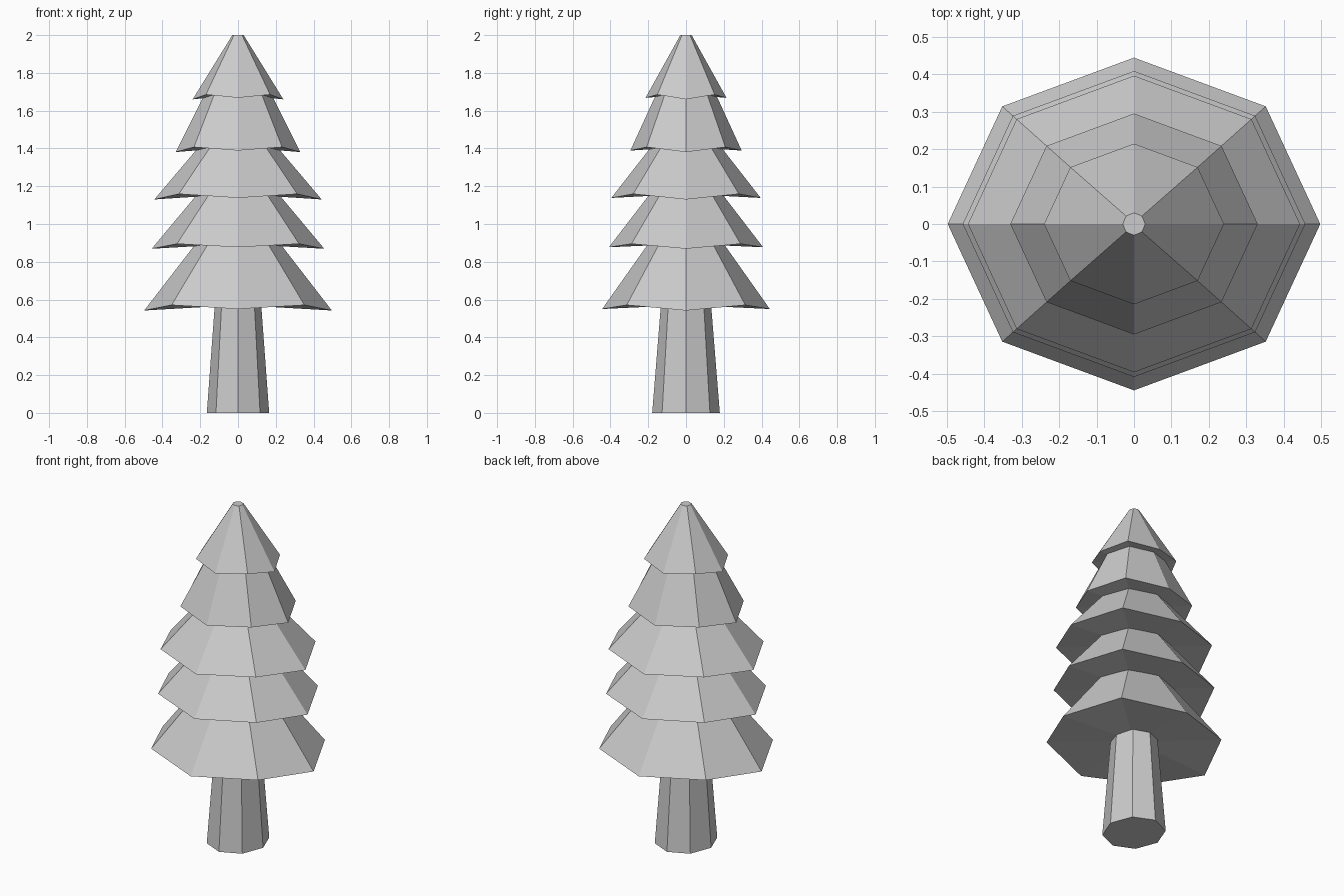
import bpy, bmesh
from math import cos, sin, pi

if "Cube" in bpy.data.objects:
    bpy.data.objects.remove(bpy.data.objects["Cube"])

SIDES = 8
Y_SQUASH = 0.893  # foliage is slightly narrower front to back


def ring(bm, rx, ry, z, z_diag=None):
    """Octagon of vertices; diagonal corners may sit at another height."""
    verts = []
    for i in range(SIDES):
        a = 2 * pi * i / SIDES
        h = z_diag if (z_diag is not None and i % 2) else z
        if z_diag is not None and i % 4 == 2:
            h += 0.008
        verts.append(bm.verts.new((rx * cos(a), ry * sin(a), h)))
    return verts


def stack(name, lower, upper, centre_z):
    """Closed eight-sided frustum with a fanned underside and a flat top."""
    bm = bmesh.new()
    low, top = ring(bm, *lower), ring(bm, *upper)
    centre = bm.verts.new((0, 0, centre_z))
    for i in range(SIDES):
        j = (i + 1) % SIDES
        bm.faces.new((low[i], low[j], top[j], top[i]))
        bm.faces.new((low[j], low[i], centre))
    bm.faces.new(top)
    bmesh.ops.recalc_face_normals(bm, faces=bm.faces[:])
    mesh = bpy.data.meshes.new(name)
    bm.to_mesh(mesh)
    bm.free()
    obj = bpy.data.objects.new(name, mesh)
    bpy.context.collection.objects.link(obj)
    return obj


# Tapered trunk
stack("trunk", (0.165, 0.179, 0.0), (0.123, 0.133, 0.57), 0.0)

# Branch tiers: rim radius, rim height, diagonal rim height, top radius, top height
tiers = [
    (0.497, 0.542, 0.571, 0.228, 0.89),
    (0.457, 0.869, 0.895, 0.218, 1.155),
    (0.443, 1.130, 1.159, 0.210, 1.405),
    (0.330, 1.381, 1.407, 0.178, 1.685),
    (0.240, 1.660, 1.685, 0.030, 2.0),
]
for n, (r, z, zd, rt, zt) in enumerate(tiers, 1):
    stack(f"branch_tier_{n}", (r, r * Y_SQUASH, z, zd),
          (rt, rt * (Y_SQUASH if n < 5 else 1), zt), zd)
